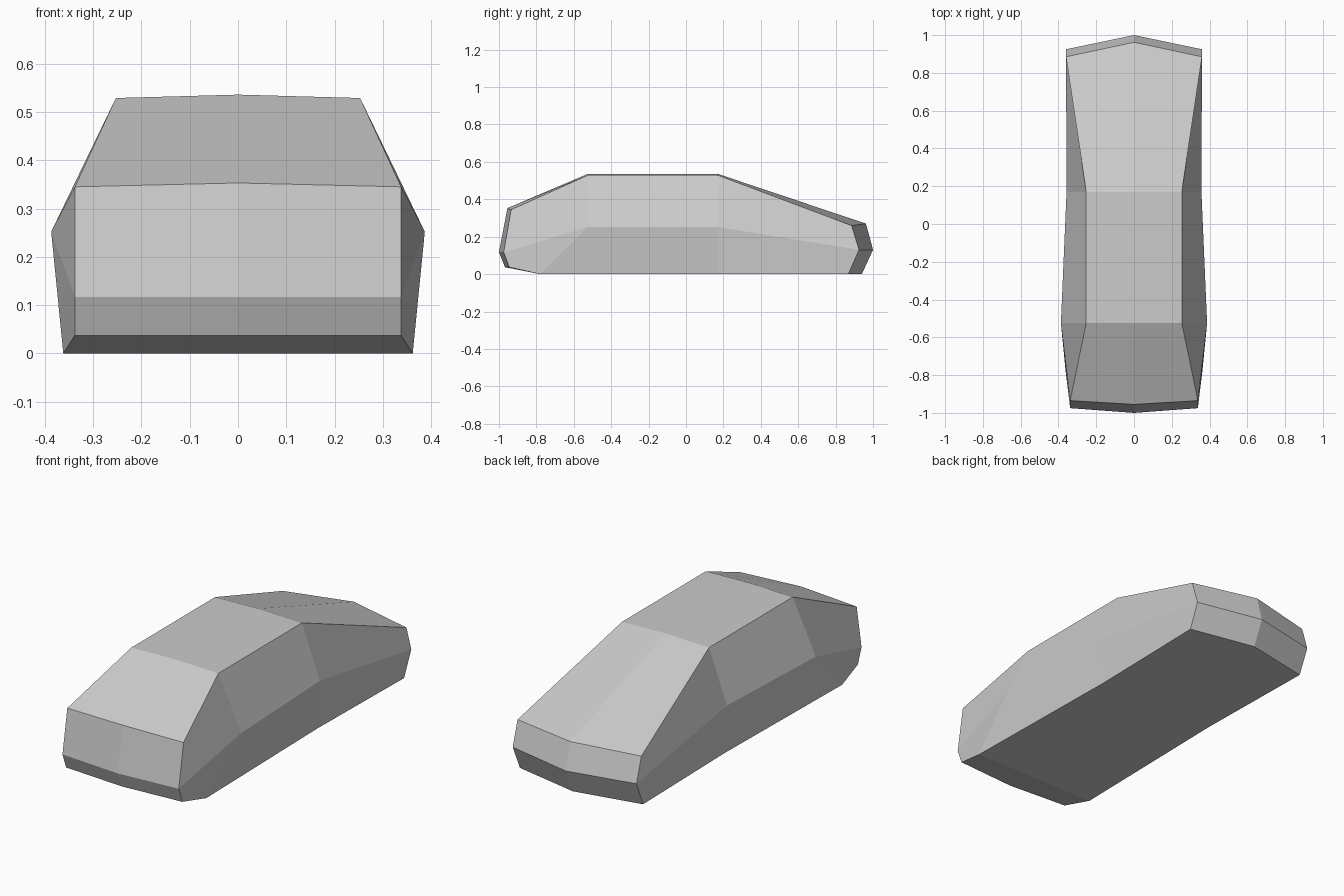
import bpy
import bmesh

cube = bpy.data.objects.get("Cube")
if cube:
    bpy.data.objects.remove(cube, do_unlink=True)

grey = bpy.data.materials.new("plain grey")
grey.use_nodes = True
colour = (0.6, 0.6, 0.6, 1)
grey.diffuse_color = colour
grey.node_tree.nodes["Principled BSDF"].inputs["Base Color"].default_value = colour

# Half sections from nose to tail: roof centre, roof edge, waist, sill, floor centre
sections = [
    [(0, -.955, .353), (.338, -.935, .345), (.338, -.975, .117), (.338, -.945, .037), (0, -.968, .037)],
    [(0, -.525, .536), (.253, -.525, .529), (.387, -.525, .252), (.362, -.78, 0), (0, -.78, 0)],
    [(0, .17, .536), (.253, .17, .529), (.357, .17, .252), (.345, .17, 0), (0, .17, 0)],
    [(0, .962, .27), (.36, .885, .26), (.36, .925, .13), (.358, .868, 0), (0, .94, 0)],
]
nose_point, tail_point = (0, -1, .117), (0, 1, .13)

bm = bmesh.new()


def cap(ring, centre):
    """Close an end with an upper and a lower panel meeting at the centre line."""
    bm.faces.new((ring[0], ring[1], ring[2], centre))
    bm.faces.new((centre, ring[2], ring[3], ring[4]))


# Skin panels between neighbouring sections, then the two ends
rings = [[bm.verts.new(p) for p in section] for section in sections]
for a, b in zip(rings, rings[1:]):
    for i in range(4):
        bm.faces.new((a[i], a[i + 1], b[i + 1], b[i]))
cap(rings[0], bm.verts.new(nose_point))
cap(rings[-1], bm.verts.new(tail_point))

# Mirror the half body across the centre plane and weld the seam
bmesh.ops.mirror(bm, geom=bm.verts[:] + bm.edges[:] + bm.faces[:],
                 axis='X', merge_dist=0.001)
bmesh.ops.remove_doubles(bm, verts=bm.verts[:], dist=0.0005)
bmesh.ops.recalc_face_normals(bm, faces=bm.faces[:])

mesh = bpy.data.meshes.new("car_body")
bm.to_mesh(mesh)
bm.free()
mesh.materials.append(grey)
body = bpy.data.objects.new("car_body", mesh)
bpy.context.collection.objects.link(body)
